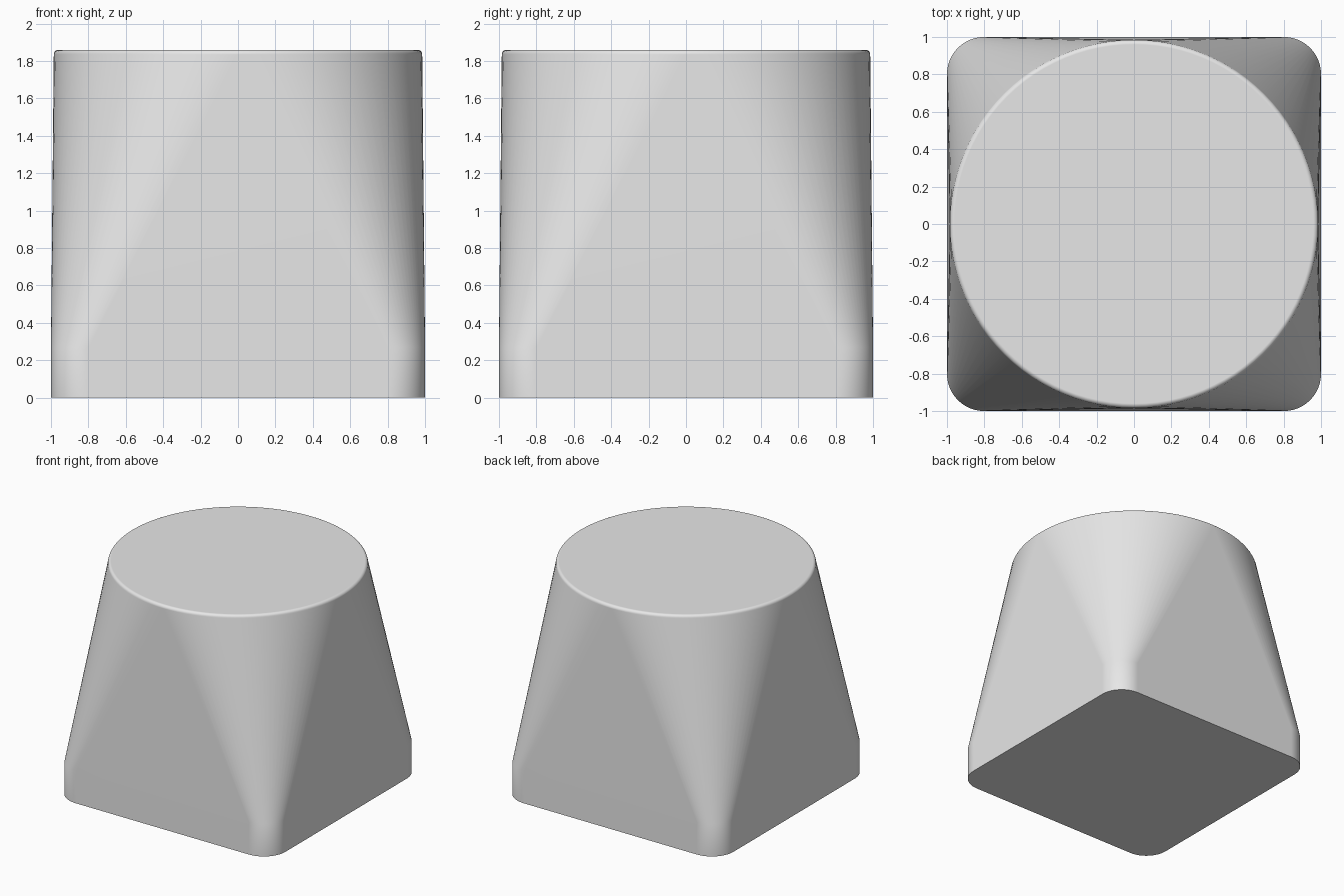
import bpy, bmesh
from math import sin, cos, pi, radians

cube = bpy.data.objects.get("Cube")
if cube:
    bpy.data.objects.remove(cube, do_unlink=True)

# Main dimensions
CORNER = 0.2       # base corner radius
COLLAR = 0.27      # height of the straight base
HEIGHT = 1.86
TOP_R = 0.985
FILLET = 0.025
ARC_STEPS = 24     # segments per corner
FILLET_STEPS = 5


def ring(bm, flat, radius, z):
    """Rounded square: corner arcs centred at (+-flat, +-flat)."""
    verts = []
    for sx, sy, start in ((1, 1, 0), (-1, 1, 1), (-1, -1, 2), (1, -1, 3)):
        for i in range(ARC_STEPS + 1):
            a = (start + i / ARC_STEPS) * pi / 2
            verts.append(bm.verts.new((sx * flat + radius * cos(a),
                                       sy * flat + radius * sin(a), z)))
    return verts


# Sections from base to rim: (half flat length, radius, height)
flat = 1 - CORNER
sections = [(flat, CORNER, 0), (flat, CORNER, COLLAR)]
for i in range(FILLET_STEPS + 1):
    a = i / FILLET_STEPS * pi / 2
    sections.append((0, TOP_R - FILLET + FILLET * cos(a),
                     HEIGHT - FILLET + FILLET * sin(a)))

# Loft the square base into the round top
bm = bmesh.new()
rings = [ring(bm, *s) for s in sections]
count = len(rings[0])
for low, high in zip(rings, rings[1:]):
    for i in range(count):
        j = (i + 1) % count
        bm.faces.new((low[i], low[j], high[j], high[i]))
bm.faces.new(rings[-1])
bm.faces.new(rings[0][::-1])
bmesh.ops.remove_doubles(bm, verts=bm.verts, dist=0.0001)
bmesh.ops.recalc_face_normals(bm, faces=bm.faces)

mesh = bpy.data.meshes.new("square_to_round_block")
bm.to_mesh(mesh)
bm.free()
block = bpy.data.objects.new("square_to_round_block", mesh)
bpy.context.collection.objects.link(block)

# Plain grey material
grey = bpy.data.materials.new("light_grey")
grey.use_nodes = True
grey.diffuse_color = (0.8, 0.8, 0.8, 1)
grey.node_tree.nodes["Principled BSDF"].inputs["Base Color"].default_value = (0.8, 0.8, 0.8, 1)
mesh.materials.append(grey)

# Smooth sides, sharp base edge, flat top
bpy.ops.object.select_all(action='DESELECT')
block.select_set(True)
bpy.context.view_layer.objects.active = block
bpy.ops.object.shade_smooth_by_angle(angle=radians(30))
weighted = block.modifiers.new("weighted_normals", 'WEIGHTED_NORMAL')
weighted.keep_sharp = True
